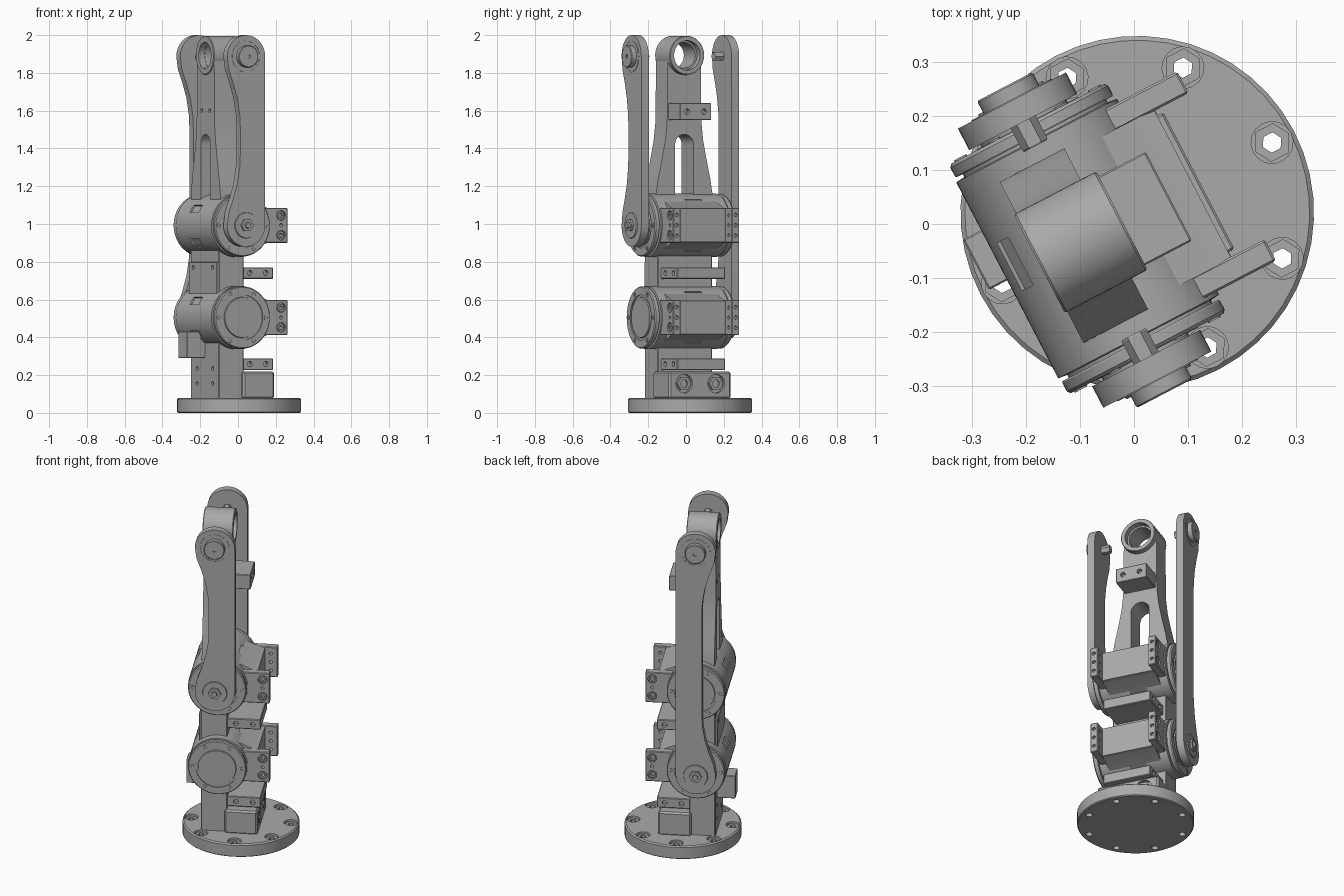
import bpy, bmesh
from math import radians, sin, cos, pi
from mathutils import Matrix, Vector

if "Cube" in bpy.data.objects:
    bpy.data.objects.remove(bpy.data.objects["Cube"], do_unlink=True)

grey = bpy.data.materials.new("machined_grey")
grey.use_nodes = True
COLOUR = (0.4, 0.4, 0.4, 1)
grey.diffuse_color = COLOUR
grey.node_tree.nodes["Principled BSDF"].inputs["Base Color"].default_value = COLOUR

# The arm stands turned on its base
PLACE = Matrix.Translation((0.006, 0.021, 0)) @ Matrix.Rotation(radians(27.5), 4, "Z")
AXIS_X, LINK_X = -0.104, -0.11
TOP_Z, UPPER_Z, LOWER_Z = 1.893, 0.993, 0.505


def smooth(ob):
    bpy.ops.object.select_all(action="DESELECT")
    ob.select_set(True)
    bpy.context.view_layer.objects.active = ob
    bpy.ops.object.shade_smooth_by_angle(angle=radians(30))


def finish(name, bm):
    bmesh.ops.recalc_face_normals(bm, faces=bm.faces)
    mesh = bpy.data.meshes.new(name)
    bm.to_mesh(mesh)
    bm.free()
    ob = bpy.data.objects.new(name, mesh)
    bpy.context.collection.objects.link(ob)
    ob.matrix_world = PLACE
    mesh.materials.append(grey)
    smooth(ob)
    return ob


def spot(axis, p, q, t):
    return {"X": (t, p, q), "Y": (p, t, q), "Z": (p, q, t)}[axis]


def prism(name, points, axis, a, b, bevel=0):
    """Flat outline pushed along an axis from a to b."""
    bm = bmesh.new()
    face = bm.faces.new([bm.verts.new(spot(axis, p, q, a)) for p, q in points])
    out = bmesh.ops.extrude_face_region(bm, geom=[face])
    moved = [v for v in out["geom"] if isinstance(v, bmesh.types.BMVert)]
    bmesh.ops.translate(bm, verts=moved, vec=Vector(spot(axis, 0, 0, b - a)))
    if bevel:
        bmesh.ops.bevel(bm, geom=bm.edges[:], offset=bevel, segments=1,
                        profile=0.5, affect="EDGES")
    return finish(name, bm)


def box(name, x, y, z, bevel=0.004):
    return prism(name, [(x[0], z[0]), (x[1], z[0]), (x[1], z[1]), (x[0], z[1])],
                 "Y", y[0], y[1], bevel)


def lathe(name, axis, centre, profile, steps=48):
    """Turn (radius, position) points about an axis through centre."""
    bm = bmesh.new()
    p, q = centre
    verts = [bm.verts.new(spot(axis, p + r, q, t)) for r, t in profile]
    edges = [bm.edges.new(pair) for pair in zip(verts, verts[1:])]
    if profile[0][0] > 0:
        edges.append(bm.edges.new((verts[-1], verts[0])))
    bmesh.ops.spin(bm, geom=verts + edges, cent=spot(axis, p, q, 0),
                   axis=spot(axis, 0, 0, 1), angle=2 * pi, steps=steps)
    bmesh.ops.remove_doubles(bm, verts=bm.verts, dist=1e-5)
    return finish(name, bm)


def rod(name, axis, centre, r, a, b, steps=32):
    return lathe(name, axis, centre, [(0, a), (r, a), (r, b), (0, b)], steps)


def cut(ob, cutters):
    """Subtract the cutters, then discard them."""
    for cutter in cutters:
        cutter.hide_render = True
        mod = ob.modifiers.new("cut", "BOOLEAN")
        mod.operation, mod.solver, mod.object = "DIFFERENCE", "EXACT", cutter
    graph = bpy.context.evaluated_depsgraph_get()
    mesh = bpy.data.meshes.new_from_object(ob.evaluated_get(graph))
    ob.modifiers.clear()
    ob.data = mesh
    for cutter in cutters:
        bpy.data.objects.remove(cutter, do_unlink=True)
    smooth(ob)


def holes(axis, centres, r, a, b):
    return [rod("hole_cutter", axis, c, r, a, b, 16) for c in centres]


def circle_points(r, n):
    return [(r * cos(2 * pi * k / n), r * sin(2 * pi * k / n)) for k in range(n)]


# Round base with recessed nuts
base = lathe("base_disc", "Z", (0, 0),
             [(0, 0), (0.322, 0), (0.328, 0.005), (0.328, 0.073), (0.32, 0.08), (0, 0.08)], 48)
bolts = circle_points(0.282, 8)
cut(base, holes("Z", bolts, 0.019, -0.01, 0.1) + holes("Z", bolts, 0.039, 0.04, 0.1))
for p, q in bolts:
    lathe("base_nut", "Z", (p, q), [(0.019, 0.04), (0.036, 0.04), (0.036, 0.07), (0.019, 0.07)], 6)

# Column, foot block and cross plates
column = box("column", (-0.205, -0.057), (-0.163, 0.163), (0.075, 0.9))
cut(column, holes("X", [(y, z) for y in (-0.09, 0.09) for z in (0.155, 0.235)], 0.012, -0.25, -0.18))
foot = box("foot_block", (-0.07, 0.117), (-0.185, 0.185), (0.075, 0.22), 0.01)
feet = [(-0.095, 0.155), (0.095, 0.155)]
cut(foot, holes("X", feet, 0.05, 0.1, 0.15))
for c in feet:
    lathe("foot_bolt", "X", c, [(0.022, 0.09), (0.04, 0.09), (0.04, 0.118), (0.022, 0.118)], 6)
    rod("foot_bolt_core", "X", c, 0.022, 0.09, 0.108, 16)
for z in (0.258, 0.74):
    shelf = box("cross_plate", (-0.07, 0.129), (-0.143, 0.143), (z - 0.031, z + 0.031))
    cut(shelf, [h for s in (-1, 1)
                for h in holes("Y", [(-0.01, z), (0.085, z)], 0.014, s * 0.12, s * 0.16)])
plate = box("front_plate", (-0.217, -0.19), (-0.16, 0.16), (0.63, 0.8), 0.003)
cut(plate, holes("X", [(-0.11, 0.77), (0.11, 0.77)], 0.011, -0.24, -0.205))
box("front_block", (-0.31, -0.2), (0.0, 0.105), (0.29, 0.43), 0.003)


# Rotary actuators
def actuator(level, z):
    body = lathe(level + "_actuator", "Y", (AXIS_X, z),
                 [(0, -0.22), (0.15, -0.22), (0.15, -0.207), (0.168, -0.205), (0.168, 0.205),
                  (0.15, 0.207), (0.15, 0.22), (0, 0.22)], 64)
    slots = []
    for angle in (32, 148, 212, 328):
        a = radians(angle + (15 if angle == 32 else -15 if angle == 328 else 0))
        centre = Vector((AXIS_X + 0.168 * cos(a), 0.02, z + 0.168 * sin(a)))
        bm = bmesh.new()
        bmesh.ops.create_cube(bm, size=1, matrix=Matrix.Translation(centre)
                              @ Matrix.Rotation(-a, 4, "Y") @ Matrix.Diagonal((0.02, 0.1, 0.045, 1)))
        slots.append(finish("slot_cutter", bm))
    cut(body, slots)
    # Rear housing swells out of the drum between two ears
    upper = [(-0.1, 0.16), (-0.02, 0.137), (0.088, 0.092), (0.116, 0.088)]
    prism(level + "_housing", [(x, z + h) for x, h in upper] + [(x, z - h) for x, h in reversed(upper)],
          "Y", -0.156, 0.156)
    for side in (-1, 1):
        ear = box(level + "_ear", (-0.03, 0.187), sorted((side * 0.153, side * 0.198)),
                  (z - 0.093, z + 0.093), 0.004)
        pair = [(0.148, z - 0.052), (0.148, z + 0.052)]
        cut(ear, holes("Y", pair, 0.026, side * 0.185, side * 0.22)
            + holes("Y", pair + [(0.148, z)], 0.009, side * 0.14, side * 0.21)
            + holes("X", [(side * 0.176, z + k * 0.055) for k in (-1, 0, 1)], 0.01, 0.17, 0.2))
        for c in pair:
            lathe(level + "_ear_screw", "Y", c, [(0.01, side * 0.18), (0.02, side * 0.18),
                                                 (0.02, side * 0.194), (0.01, side * 0.194)], 16)
        # End flange with a shallow groove, rim screws and a cover
        lathe(level + "_flange", "Y", (AXIS_X, z),
              [(r, side * t) for r, t in ((0, 0.213), (0.163, 0.213), (0.165, 0.216), (0.165, 0.234),
                                          (0.16, 0.24), (0.12, 0.24), (0.12, 0.234), (0.108, 0.234),
                                          (0.106, 0.241), (0, 0.241))], 64)
        for p, q in circle_points(0.14, 6):
            lathe(level + "_rim_screw", "Y", (AXIS_X + p, z + q),
                  [(r, side * t) for r, t in ((0.006, 0.236), (0.013, 0.236), (0.013, 0.243), (0.006, 0.243))], 12)


actuator("lower", LOWER_Z)
actuator("upper", UPPER_Z)

# Tapered upper arm with a slot, bearing eye and rear clamp
half = [(0.17, 1.05), (0.168, 1.16), (0.155, 1.24), (0.133, 1.34), (0.113, 1.44), (0.102, 1.54), (0.098, TOP_Z)]
arm = prism("upper_arm", half + [(-y, z) for y, z in reversed(half)], "X", -0.2, -0.065)
arch = [(0.055 * cos(pi * k / 12), 1.42 + 0.055 * sin(pi * k / 12)) for k in range(13)]
cut(arm, [prism("slot_cutter", [(0.055, 1.1)] + arch + [(-0.055, 1.1)], "X", -0.3, 0.1),
          rod("bore_cutter", "X", (0, TOP_Z), 0.085, -0.3, 0.1, 48)]
    + holes("X", [(-0.046, 1.6), (0.046, 1.6)], 0.011, -0.25, -0.18))
lathe("arm_eye", "X", (0, TOP_Z), [(0.07, -0.205), (0.1, -0.205), (0.103, -0.201), (0.103, -0.036),
                                   (0.1, -0.032), (0.078, -0.032), (0.078, -0.07), (0.068, -0.07),
                                   (0.068, -0.17), (0.07, -0.17)])
clamp = box("arm_clamp", (-0.08, 0.066), (-0.093, 0.093), (1.55, 1.64), 0.003)
cut(clamp, holes("X", [(-0.05, 1.595), (0.05, 1.595)], 0.015, 0.04, 0.08))


# Side links: straight rear edge, waisted front edge
def side_link(name, side, low):
    r, top = 0.113, 1.887
    waist = [(-0.213, 0.07), (-0.187, 0.14), (-0.163, 0.22), (-0.148, 0.31), (-0.145, 0.38)]
    arc = [k * pi / 20 for k in range(21)]
    outline = [(LINK_X + r * cos(a), top + r * sin(a)) for a in arc]
    outline += [(x, top - d) for x, d in waist] + [(x, low + d) for x, d in reversed(waist)]
    outline += [(LINK_X - r * cos(a), low - r * sin(a)) for a in arc]
    prism(name, outline, "Y", side * 0.247, side * 0.292)

    def turned(part, z, profile, steps=32):
        lathe(name + part, "Y", (LINK_X, z), [(q, side * t) for q, t in profile], steps)

    turned("_hub", low, [(0, 0.235), (0.09, 0.235), (0.09, 0.25), (0, 0.25)])
    turned("_washer", low, [(0, 0.29), (0.07, 0.29), (0.067, 0.298), (0, 0.298)])
    turned("_nut", low, [(0, 0.295), (0.036, 0.295), (0.036, 0.31), (0, 0.31)], 6)
    turned("_stud", low, [(0, 0.305), (0.018, 0.305), (0.015, 0.32), (0, 0.32)], 16)
    turned("_rim", top, [(0.08, 0.29), (0.084, 0.29), (0.084, 0.294), (0.08, 0.294)])
    turned("_cap", top, [(0, 0.29), (0.058, 0.29), (0.058, 0.318), (0.055, 0.321), (0.01, 0.321),
                         (0.01, 0.315), (0, 0.315)])
    turned("_pin", top, [(0, 0.197), (0.024, 0.197), (0.026, 0.2), (0.026, 0.25), (0, 0.25)], 6)


side_link("right_link", -1, UPPER_Z)
side_link("left_link", 1, LOWER_Z)
